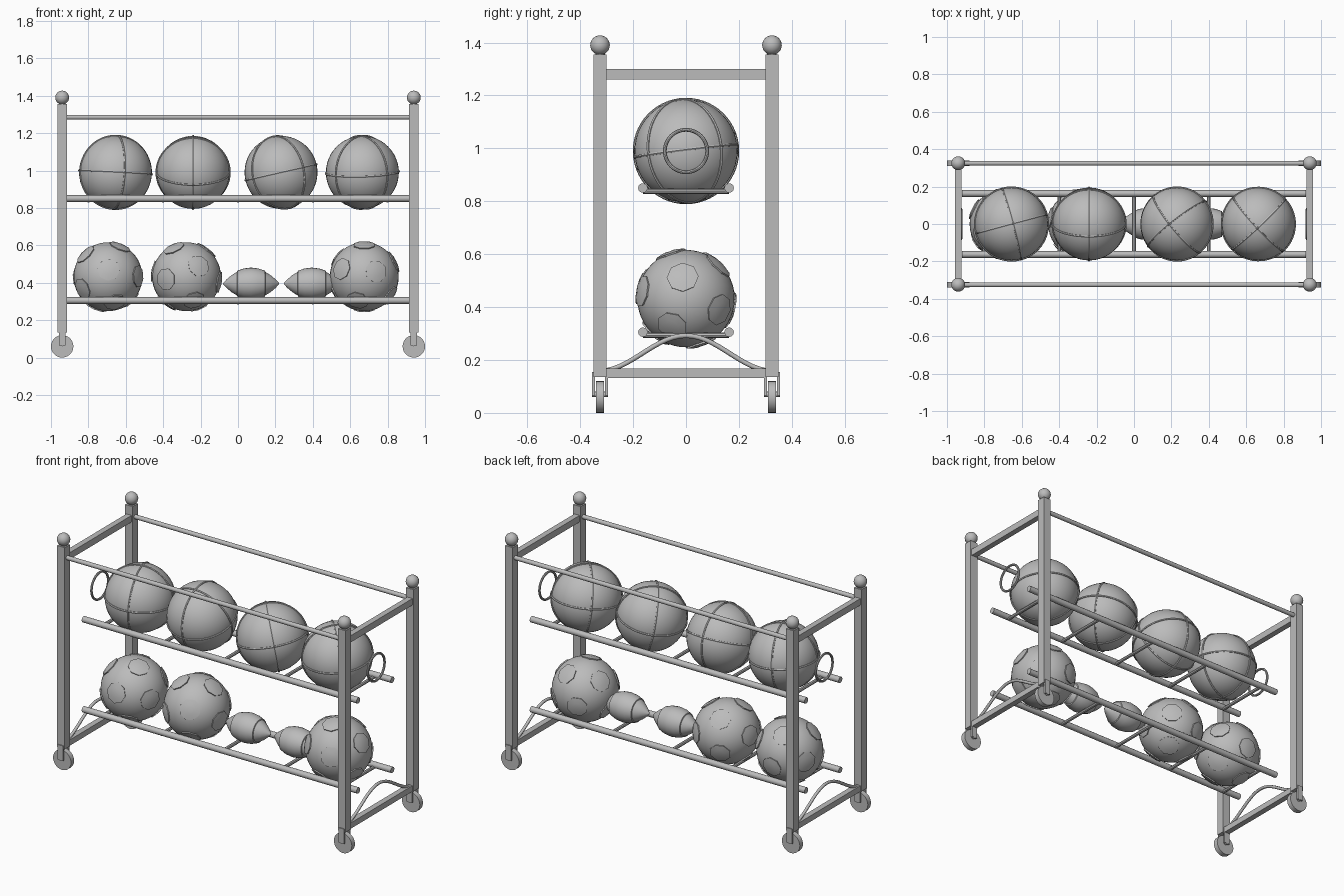
import bpy, bmesh, math
from mathutils import Vector, Matrix, Euler

if "Cube" in bpy.data.objects:
    bpy.data.objects.remove(bpy.data.objects["Cube"])

grey = bpy.data.materials.new("steel_grey")
grey.diffuse_color = (0.5, 0.5, 0.5, 1)
grey.use_nodes = True
grey.node_tree.nodes["Principled BSDF"].inputs["Base Color"].default_value = grey.diffuse_color


def finish(name, bm, smooth=True):
    bmesh.ops.recalc_face_normals(bm, faces=bm.faces)
    me = bpy.data.meshes.new(name)
    bm.to_mesh(me)
    bm.free()
    ob = bpy.data.objects.new(name, me)
    bpy.context.collection.objects.link(ob)
    me.materials.append(grey)
    if smooth:
        bpy.ops.object.select_all(action='DESELECT')
        ob.select_set(True)
        bpy.context.view_layer.objects.active = ob
        bpy.ops.object.shade_smooth_by_angle(angle=math.radians(35))
    return ob


def box(name, loc, size):
    bm = bmesh.new()
    bmesh.ops.create_cube(bm, size=1, matrix=Matrix.Translation(loc) @ Matrix.Diagonal((*size, 1)))
    return finish(name, bm, False)


def rod(name, a, b, r, sides=12):
    a, b = Vector(a), Vector(b)
    rot = (b - a).to_track_quat('Z', 'Y').to_matrix().to_4x4()
    bm = bmesh.new()
    bmesh.ops.create_cone(bm, cap_ends=True, segments=sides, radius1=r, radius2=r,
                          depth=(b - a).length, matrix=Matrix.Translation((a + b) / 2) @ rot)
    return finish(name, bm)


def sphere(name, loc, r, u=32, v=20):
    bm = bmesh.new()
    bmesh.ops.create_uvsphere(bm, u_segments=u, v_segments=v, radius=r, matrix=Matrix.Translation(loc))
    return finish(name, bm)


def add_ring(bm, mat, R, r, n=48, m=8):
    """Torus around local z, moved by mat."""
    rows = []
    for i in range(n):
        a = 2 * math.pi * i / n
        row = []
        for j in range(m):
            b = 2 * math.pi * j / m
            d = R + r * math.cos(b)
            row.append(bm.verts.new(mat @ Vector((d * math.cos(a), d * math.sin(a), r * math.sin(b)))))
        rows.append(row)
    for i in range(n):
        p, q = rows[i], rows[(i + 1) % n]
        for j in range(m):
            k = (j + 1) % m
            bm.faces.new((p[j], q[j], q[k], p[k]))


def turn(deg):
    return Euler([math.radians(d) for d in deg]).to_matrix().to_4x4()


SIDE_X = turn((0, 90, 0))
SIDE_Y = turn((90, 0, 0))

# Corner posts with ball caps and casters
for sx in (-1, 1):
    for sy in (-1, 1):
        x, y = 0.94 * sx, 0.325 * sy
        box("corner_post", (x, y, 0.745), (0.05, 0.05, 1.22))
        rod("cap_neck", (x, y, 1.35), (x, y, 1.37), 0.018)
        sphere("post_cap", (x, y, 1.39), 0.037, 20, 12)
        rod("caster_wheel", (x, y - 0.015, 0.06), (x, y + 0.015, 0.06), 0.06, 28)
        rod("wheel_axle", (x, y - 0.03, 0.07), (x, y + 0.03, 0.07), 0.01)
        for s in (-1, 1):
            box("caster_fork", (x, y + 0.025 * s, 0.11), (0.035, 0.012, 0.09))

# Top rails along the length
for sy in (-1, 1):
    rod("top_rail", (-0.92, 0.325 * sy, 1.285), (0.92, 0.325 * sy, 1.285), 0.013)

# End frames: cross rails, arched brace and hoop
for sx in (-1, 1):
    x = 0.94 * sx
    box("upper_end_rail", (x, 0, 1.28), (0.035, 0.60, 0.04))
    box("lower_end_rail", (x, 0, 0.15), (0.035, 0.60, 0.035))
    cu = bpy.data.curves.new("arched_brace", 'CURVE')
    cu.dimensions = '3D'
    cu.bevel_depth = 0.009
    cu.bevel_resolution = 2
    cu.use_fill_caps = True
    sp = cu.splines.new('POLY')
    n = 24
    sp.points.add(n)
    for i, p in enumerate(sp.points):
        y = -0.3 + 0.6 * i / n
        p.co = (x, y, 0.225 + 0.067 * math.cos(math.pi * y / 0.33), 1)
    cu.materials.append(grey)
    bpy.context.collection.objects.link(bpy.data.objects.new("arched_brace", cu))
    bm = bmesh.new()
    add_ring(bm, Matrix.Translation((0.925 * sx, 0, 0.99)) @ SIDE_X, 0.08, 0.007)
    finish("end_hoop", bm)

# Two ball shelves
for z in (0.85, 0.305):
    for sy in (-1, 1):
        rod("shelf_rail", (-0.92, 0.163 * sy, z), (0.92, 0.163 * sy, z), 0.018)
    for x in (-0.8, -0.4, 0, 0.4, 0.8):
        rod("shelf_crossbar", (x, -0.163, z - 0.012), (x, 0.163, z - 0.012), 0.010, 8)

# Upper shelf: seamed balls with three crossing seams
for x, rot in ((-0.655, (0, 3, 15)), (-0.24, (20, 0, 0)), (0.23, (10, -8, -52)), (0.665, (4, -6, 43))):
    at = Matrix.Translation((x, 0, 0.99))
    sphere("seamed_ball", (x, 0, 0.99), 0.195, 40, 24)
    bm = bmesh.new()
    for axis in (Matrix(), SIDE_X, SIDE_Y):
        add_ring(bm, at @ turn(rot) @ axis, 0.195, 0.006, 56, 6)
    finish("ball_seams", bm)

# Lower shelf: panelled balls with twelve raised patches
ico = bmesh.new()
bmesh.ops.create_icosphere(ico, subdivisions=1, radius=1)
directions = [v.co.normalized() for v in ico.verts]
ico.free()
for x, rot in ((-0.695, (78, 5, 0)), (-0.275, (70, 20, 15)), (0.675, (80, -25, 25))):
    c = Vector((x, 0, 0.432))
    sphere("panelled_ball", c, 0.184, 40, 24)
    bm = bmesh.new()
    for d in directions:
        m = Matrix.Translation(c) @ turn(rot) @ d.to_track_quat('Z', 'Y').to_matrix().to_4x4()
        rings = []
        for ang, R in ((9, 0.191), (18.5, 0.191), (18.5, 0.178)):
            a = math.radians(ang)
            rings.append([bm.verts.new(m @ Vector((R * math.sin(a) * math.cos(t), R * math.sin(a) * math.sin(t),
                          R * math.cos(a)))) for t in [math.pi * k / 4 for k in range(8)]])
        bm.faces.new(rings[0])
        for p, q in zip(rings, rings[1:]):
            for k in range(8):
                j = (k + 1) % 8
                bm.faces.new((p[k], p[j], q[j], q[k]))
    finish("ball_patches", bm)

# Lower shelf: pointed oval balls with a raised middle band
half = [(0.15, 0.003), (0.13, 0.024), (0.105, 0.045), (0.076, 0.063), (0.074, 0.069), (0.04, 0.081)]
profile = [(-a, r) for a, r in half] + [(0, 0.086)] + [(a, r) for a, r in reversed(half)]
for x in (0.07, 0.395):
    bm = bmesh.new()
    rows = [[bm.verts.new((x + a, r * math.cos(t), 0.395 + r * math.sin(t)))
             for t in [2 * math.pi * k / 28 for k in range(28)]] for a, r in profile]
    for p, q in zip(rows, rows[1:]):
        for k in range(28):
            j = (k + 1) % 28
            bm.faces.new((p[k], p[j], q[j], q[k]))
    bm.faces.new(rows[0])
    bm.faces.new(rows[-1])
    finish("oval_ball", bm)
